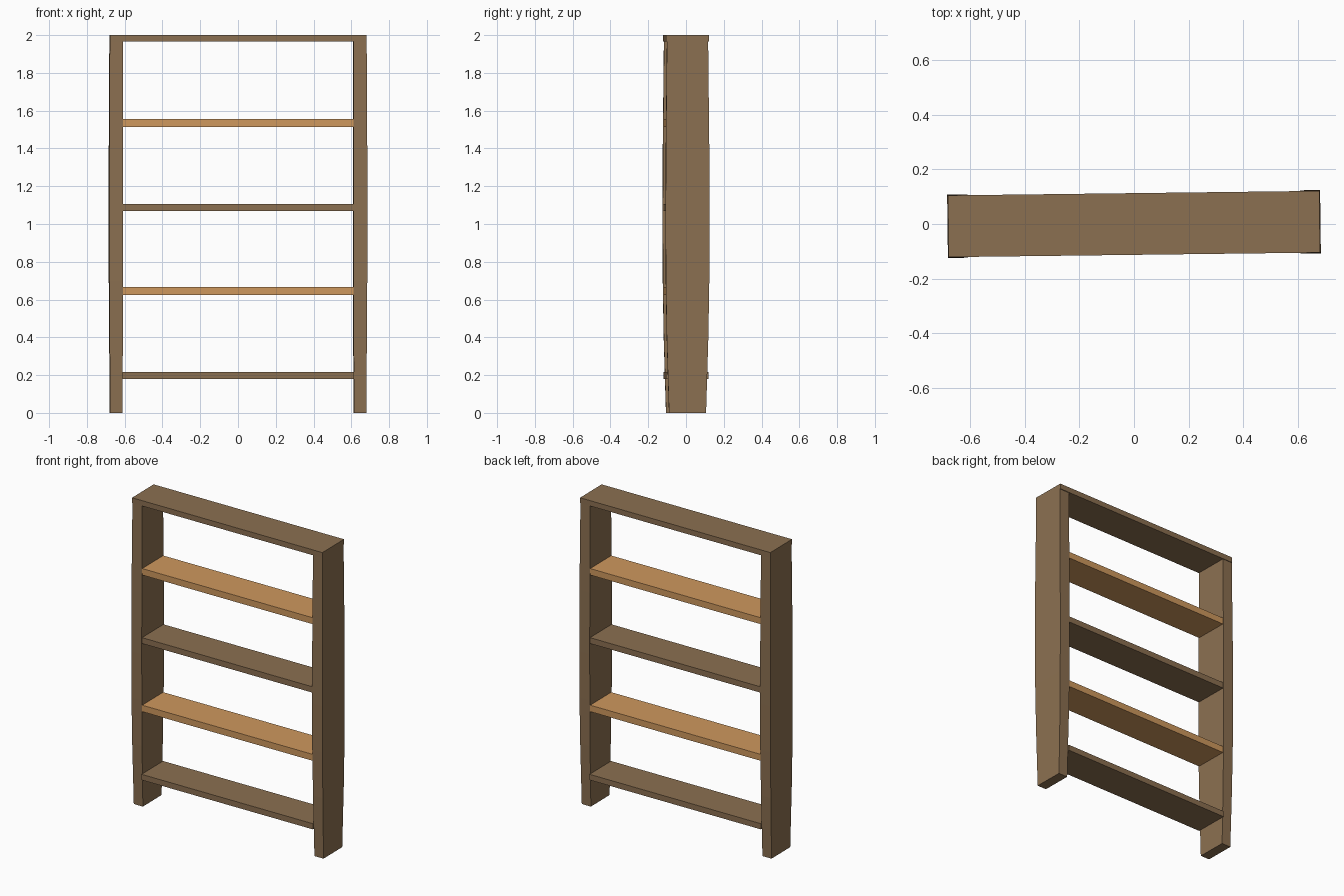
import bpy, bmesh, math
from mathutils import Matrix

if "Cube" in bpy.data.objects:
    bpy.data.objects.remove(bpy.data.objects["Cube"])

TURN = Matrix.Rotation(math.radians(0.7), 4, 'Z')  # whole rack is slightly turned


def material(name, rgb):
    m = bpy.data.materials.new(name)
    m.diffuse_color = (*rgb, 1)
    m.use_nodes = True
    m.node_tree.nodes["Principled BSDF"].inputs["Base Color"].default_value = m.diffuse_color
    return m


dark = material("dark_wood", (0.26, 0.162, 0.082))
light = material("light_wood", (0.62, 0.315, 0.112))


def loft(name, rings, mat):
    """Rectangular rings (x0, x1, half_depth, z) stacked into a closed solid."""
    bm = bmesh.new()
    loops = [[bm.verts.new((x, y, z)) for x, y in
              ((x0, -d), (x1, -d), (x1, d), (x0, d))] for x0, x1, d, z in rings]
    for a, b in zip(loops, loops[1:]):
        for i in range(4):
            j = (i + 1) % 4
            bm.faces.new((a[i], a[j], b[j], b[i]))
    bm.faces.new(loops[0][::-1])
    bm.faces.new(loops[-1])
    bmesh.ops.recalc_face_normals(bm, faces=bm.faces)
    bm.transform(TURN)
    me = bpy.data.meshes.new(name)
    bm.to_mesh(me)
    bm.free()
    me.materials.append(mat)
    bpy.context.collection.objects.link(bpy.data.objects.new(name, me))


# Side posts, gently swollen in the middle
swell = [(0.613, 0.678, 0.098, 0), (0.611, 0.681, 0.110, 0.4),
         (0.609, 0.683, 0.115, 0.7), (0.609, 0.683, 0.116, 1.0),
         (0.609, 0.683, 0.115, 1.4), (0.610, 0.680, 0.109, 1.965)]
loft("right_post", swell, dark)
loft("left_post", [(-b, -a, d, z) for a, b, d, z in swell], dark)

# Top board resting on the posts
loft("top_board", [(-0.68, 0.68, 0.113, z) for z in (1.965, 2.0)], dark)

# Shelves, alternating wood tones
for i, (z0, z1) in enumerate(((0.179, 0.216), (0.624, 0.666), (1.069, 1.107), (1.514, 1.556))):
    mat, d = ((dark, 0.1125), (light, 0.110))[i % 2]
    loft(f"shelf_{i + 1}", [(-0.612, 0.612, d, z) for z in (z0, z1)], mat)
